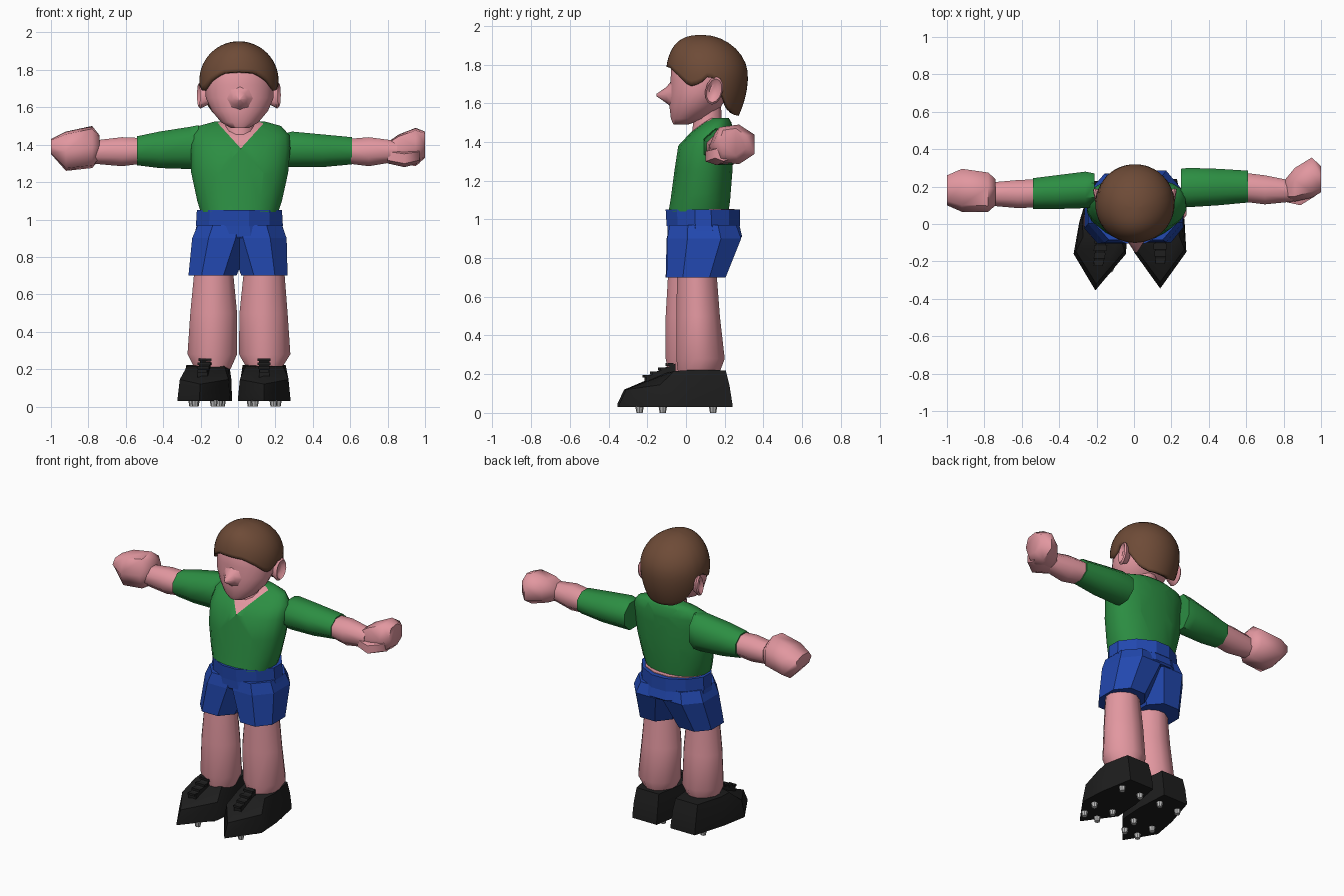
import bpy, bmesh, math
from mathutils import Vector

if "Cube" in bpy.data.objects:
    bpy.data.objects.remove(bpy.data.objects["Cube"])


def material(name, rgb):
    m = bpy.data.materials.new(name)
    m.diffuse_color = (*rgb, 1)
    m.use_nodes = True
    m.node_tree.nodes["Principled BSDF"].inputs["Base Color"].default_value = m.diffuse_color
    return m


SKIN = material("skin pink", (0.76, 0.31, 0.35))
GREEN = material("shirt green", (0.025, 0.27, 0.055))
BLUE = material("shorts blue", (0.016, 0.065, 0.43))
BROWN = material("hair brown", (0.155, 0.07, 0.038))
BLACK = material("shoe black", (0.013, 0.013, 0.013))
GREY = material("stud grey", (0.5, 0.5, 0.5))


def finish(name, bm, mats, angle):
    """Turn a bmesh into a named object, smooth below the given angle."""
    bmesh.ops.recalc_face_normals(bm, faces=bm.faces[:])
    me = bpy.data.meshes.new(name)
    bm.to_mesh(me)
    bm.free()
    ob = bpy.data.objects.new(name, me)
    bpy.context.collection.objects.link(ob)
    for m in mats:
        me.materials.append(m)
    if angle:
        bpy.ops.object.select_all(action='DESELECT')
        ob.select_set(True)
        bpy.context.view_layer.objects.active = ob
        bpy.ops.object.shade_smooth_by_angle(angle=math.radians(angle))
    return ob


def bridge(rings):
    """Skin a list of equal rings of points and cap both ends."""
    bm = bmesh.new()
    vs = [[bm.verts.new(p) for p in r] for r in rings]
    n = len(vs[0])
    for a, b in zip(vs, vs[1:]):
        for i in range(n):
            j = (i + 1) % n
            bm.faces.new((a[i], a[j], b[j], b[i]))
    bm.faces.new(vs[0])
    bm.faces.new(vs[-1])
    return bm


def loft(axis, sections, n, power=1.0):
    """Sections are (position, min a, max a, min b, max b) along x or z."""
    rings = []
    for t, a0, a1, b0, b1 in sections:
        ring = []
        for i in range(n):
            g = 2 * math.pi * (i + 0.5) / n
            k = 1 / math.cos(math.pi / n)
            c, s = math.cos(g) * k, math.sin(g) * k
            c = math.copysign(min(1, abs(c)) ** power, c)
            s = math.copysign(min(1, abs(s)) ** power, s)
            a = (a0 + a1) / 2 + c * (a1 - a0) / 2
            b = (b0 + b1) / 2 + s * (b1 - b0) / 2
            ring.append((t, a, b) if axis == 'x' else (a, b, t))
        rings.append(ring)
    return bridge(rings)


# Shirt body, with a skin V cut into the front of the collar
bm = loft('z', [(1.04, -0.20, 0.215, -0.09, 0.22), (1.10, -0.218, 0.235, -0.08, 0.228),
                (1.25, -0.25, 0.268, -0.06, 0.24), (1.38, -0.25, 0.28, -0.04, 0.245),
                (1.45, -0.245, 0.275, 0.025, 0.245), (1.50, -0.21, 0.23, 0.09, 0.235),
                (1.525, -0.12, 0.14, 0.13, 0.22)], 20, 0.9)
VX, VZ, SLOPE = 0.015, 1.38, 1.1
for side in (-1, 1):
    bmesh.ops.bisect_plane(bm, geom=bm.verts[:] + bm.edges[:] + bm.faces[:],
                           plane_co=(VX, 0, VZ), plane_no=Vector((side * SLOPE, 0, -1)))
for f in bm.faces:
    c = f.calc_center_median()
    f.material_index = int(c.y < 0.14 and c.z > VZ + SLOPE * abs(c.x - VX))
finish("shirt", bm, [GREEN, SKIN], 60)

# Sleeves, forearms and hands
left_sleeve = [(-0.21, 0.09, 0.27, 1.27, 1.505), (-0.26, 0.085, 0.28, 1.27, 1.495),
               (-0.42, 0.08, 0.26, 1.275, 1.47), (-0.54, 0.08, 0.245, 1.29, 1.445)]
right_sleeve = [(0.25, 0.10, 0.295, 1.28, 1.46), (0.29, 0.09, 0.30, 1.28, 1.47),
                (0.45, 0.10, 0.295, 1.28, 1.455), (0.61, 0.115, 0.285, 1.295, 1.44)]
left_forearm = [(-0.50, 0.09, 0.24, 1.30, 1.435), (-0.62, 0.085, 0.235, 1.285, 1.44),
                (-0.79, 0.10, 0.22, 1.30, 1.42)]
right_forearm = [(0.58, 0.12, 0.275, 1.30, 1.43), (0.70, 0.105, 0.26, 1.285, 1.44),
                 (0.85, 0.12, 0.23, 1.31, 1.42)]
left_hand = [(-0.74, 0.10, 0.24, 1.32, 1.45), (-0.78, 0.065, 0.275, 1.275, 1.50),
             (-0.92, 0.065, 0.295, 1.26, 1.47), (-1.0, 0.10, 0.26, 1.35, 1.43)]
right_hand = [(0.81, 0.13, 0.24, 1.32, 1.42), (0.86, 0.12, 0.30, 1.30, 1.455),
              (0.95, 0.14, 0.355, 1.285, 1.49), (1.0, 0.17, 0.31, 1.33, 1.47)]
right_thumb = [(0.80, 0.12, 0.20, 1.30, 1.38), (0.89, 0.10, 0.22, 1.28, 1.37),
               (0.97, 0.15, 0.24, 1.30, 1.38)]
for name, part, mat, n, angle in (
        ("left_sleeve", left_sleeve, GREEN, 8, 50), ("right_sleeve", right_sleeve, GREEN, 8, 50),
        ("left_forearm", left_forearm, SKIN, 8, 50), ("right_forearm", right_forearm, SKIN, 8, 50),
        ("left_hand", left_hand, SKIN, 7, 58), ("right_hand", right_hand, SKIN, 7, 58),
        ("right_thumb", right_thumb, SKIN, 6, 62)):
    finish(name, loft('x', part, n), [mat], angle)

# Neck and head
finish("neck", loft('z', [(1.44, -0.07, 0.09, 0.03, 0.19), (1.60, -0.06, 0.075, 0.05, 0.18)], 12),
       [SKIN], 50)
finish("head", loft('z', [(1.49, -0.04, 0.06, -0.065, 0.01), (1.52, -0.09, 0.11, -0.078, 0.10),
                          (1.58, -0.14, 0.16, -0.085, 0.18), (1.65, -0.172, 0.19, -0.085, 0.22),
                          (1.72, -0.178, 0.19, -0.08, 0.24), (1.80, -0.17, 0.18, -0.075, 0.24),
                          (1.87, -0.12, 0.13, -0.03, 0.21)], 24), [SKIN], 60)


def nose_ring(w, z0, z1, y):
    """A small octagon facing the front."""
    return [(0.01 + w * math.cos(g), y, (z0 + z1) / 2 + (z1 - z0) / 2 * math.sin(g))
            for g in (math.pi * i / 4 for i in range(8))]


finish("nose", bridge([nose_ring(0.08, 1.57, 1.73, -0.065), nose_ring(0.04, 1.60, 1.685, -0.10),
                       nose_ring(0.006, 1.636, 1.648, -0.153)]), [SKIN], 89)

# Ears: leaning discs with a sunken middle
for name, s in (("left_ear", -1), ("right_ear", 1)):
    rings = []
    for out, size in ((0.165, 0.7), (0.205, 1.0), (0.216, 0.85), (0.197, 0.5)):
        ring = []
        for i in range(12):
            g = 2 * math.pi * i / 12
            y, z = 0.046 * size * math.cos(g), 0.072 * size * math.sin(g)
            ring.append((0.005 + s * (out + 0.2 * y), 0.145 + y + 0.15 * z, 1.665 + z))
        rings.append(ring)
    finish(name, bridge(rings), [SKIN], 50)

# Hair: a dome whose lower edge follows a hairline given by angle from the front
LINE = [(0, 1.79), (25, 1.785), (45, 1.745), (65, 1.685), (80, 1.70), (90, 1.735), (103, 1.73),
        (115, 1.63), (130, 1.56), (150, 1.535), (180, 1.53)]


def hairline(deg):
    for (a, p), (b, q) in zip(LINE, LINE[1:]):
        if deg <= b:
            return p + (q - p) * (deg - a) / (b - a)


R, CZ, CY, N, ROWS = 0.212, 1.741, 0.108, 48, 14
bm = bmesh.new()
rows = []
for j in range(ROWS):
    row = []
    for i in range(N):
        deg = 360 * i / N
        low = math.asin(max(-1, (hairline(min(deg, 360 - deg)) - CZ) / (R + 0.004)))
        e = low + (math.pi / 2 - low) * j / ROWS
        z = math.sin(e)
        r = R * (math.cos(e) if z > 0 else 1 - 0.24 * z * z)
        g = math.radians(deg)
        # the fringe bulges forward while the crown leans toward the face
        ry = R * math.cos(e) ** 0.75 if z > 0 and math.cos(g) > 0 else r
        lean = 0.02 * max(0, z) ** 2
        row.append(bm.verts.new((0.005 + r * math.sin(g), CY - lean - ry * math.cos(g), CZ + R * z)))
    rows.append(row)
top = bm.verts.new((0.005, CY - 0.022, CZ + R))
for i in range(N):
    k = (i + 1) % N
    for a, b in zip(rows, rows[1:]):
        bm.faces.new((a[i], a[k], b[k], b[i]))
    bm.faces.new((rows[-1][i], rows[-1][k], top))
hair = finish("hair", bm, [BROWN], 60)
thick = hair.modifiers.new("thickness", 'SOLIDIFY')
thick.thickness = 0.03
thick.offset = -1

# Hips, shorts and waistband
finish("hips", loft('z', [(0.93, -0.19, 0.21, -0.08, 0.25), (1.054, -0.195, 0.21, -0.08, 0.25)], 12),
       [SKIN], 50)
finish("waistband", loft('z', [(0.965, -0.225, 0.24, -0.10, 0.28), (1.05, -0.22, 0.235, -0.105, 0.28)],
                         12, 1.15), [BLUE], 0)
finish("shorts_seat", loft('z', [(0.90, -0.23, 0.25, -0.09, 0.28), (0.91, -0.235, 0.255, -0.095, 0.29),
                                 (0.975, -0.22, 0.235, -0.095, 0.275)], 12, 1.1), [BLUE], 0)
finish("left_shorts_leg", loft('z', [(0.70, -0.265, -0.008, -0.105, 0.19), (0.90, -0.245, 0.075, -0.10, 0.27),
                                     (0.97, -0.215, 0.08, -0.085, 0.25)], 8, 0.9), [BLUE], 0)
finish("right_shorts_leg", loft('z', [(0.70, 0.018, 0.265, -0.10, 0.205), (0.90, -0.06, 0.26, -0.097, 0.285),
                                      (0.97, -0.065, 0.235, -0.085, 0.26)], 8, 0.9), [BLUE], 0)

# Legs
finish("left_leg", loft('z', [(0.20, -0.23, -0.04, -0.09, 0.11), (0.28, -0.27, -0.005, -0.105, 0.14),
                              (0.50, -0.255, -0.005, -0.105, 0.115), (0.76, -0.23, -0.03, -0.09, 0.10)],
                        12, 1.12), [SKIN], 50)
finish("right_leg", loft('z', [(0.20, 0.05, 0.23, -0.04, 0.17), (0.28, 0.005, 0.28, -0.05, 0.20),
                               (0.50, 0.008, 0.265, -0.05, 0.175), (0.76, 0.035, 0.245, -0.045, 0.155)],
                         12, 1.12), [SKIN], 50)

# Shoes: a pointed outline (toe, ball, side, heel) drawn in toward the top
OUTLINES = [
    [(0.0, -0.345, 0.03), (0.14, -0.15, 0.03), (0.13, 0.02, 0.03), (0.09, 0.24, 0.03)],
    [(0.0, -0.345, 0.045), (0.14, -0.15, 0.045), (0.13, 0.02, 0.045), (0.09, 0.24, 0.045)],
    [(0.0, -0.31, 0.12), (0.13, -0.135, 0.145), (0.128, 0.02, 0.14), (0.088, 0.225, 0.14)],
    [(0.0, -0.11, 0.205), (0.10, -0.06, 0.216), (0.115, 0.03, 0.222), (0.082, 0.205, 0.22)],
]
for side, cx, skew, dy in (("left", -0.165, 0.12, -0.01), ("right", 0.14, 0.0, 0.0)):
    def place(x, y, z):
        return (cx + x + skew * y, y + dy, z)

    rings = [[place(*p) for p in o] + [place(-x, y, z) for x, y, z in reversed(o[1:])]
             for o in OUTLINES]
    finish(side + "_shoe", bridge(rings), [BLACK], 40)

    # Laces and tongue
    bm = bmesh.new()
    bars = [(-0.20, 0.19, 0.05), (-0.16, 0.207, 0.06), (-0.12, 0.228, 0.07), (-0.08, 0.25, 0.07)]
    for y, z, w in bars:
        for part in bmesh.ops.create_cube(bm, size=1)["verts"]:
            c = part.co
            part.co = place(c.x * w, y + c.y * 0.03, z + c.z * 0.014)
    for part in bmesh.ops.create_cube(bm, size=1)["verts"]:
        c = part.co
        part.co = place(c.x * 0.055, -0.13 + c.y * 0.15, 0.195 + c.z * 0.05 + c.y * 0.07)
    finish(side + "_laces", bm, [BLACK], 0)

    # Studs, set closer together at the toe
    bm = bmesh.new()
    for y, w in ((-0.24, 0.05), (-0.12, 0.072), (0.14, 0.07)):
        for s in (-1, 1):
            v = bmesh.ops.create_cone(bm, cap_ends=True, segments=8, radius1=0.016,
                                      radius2=0.022, depth=0.034)["verts"]
            shift = 0.5 * skew * y
            bmesh.ops.translate(bm, verts=v, vec=(cx + s * w + shift, y, 0.017))
    finish(side + "_studs", bm, [GREY], 30)
